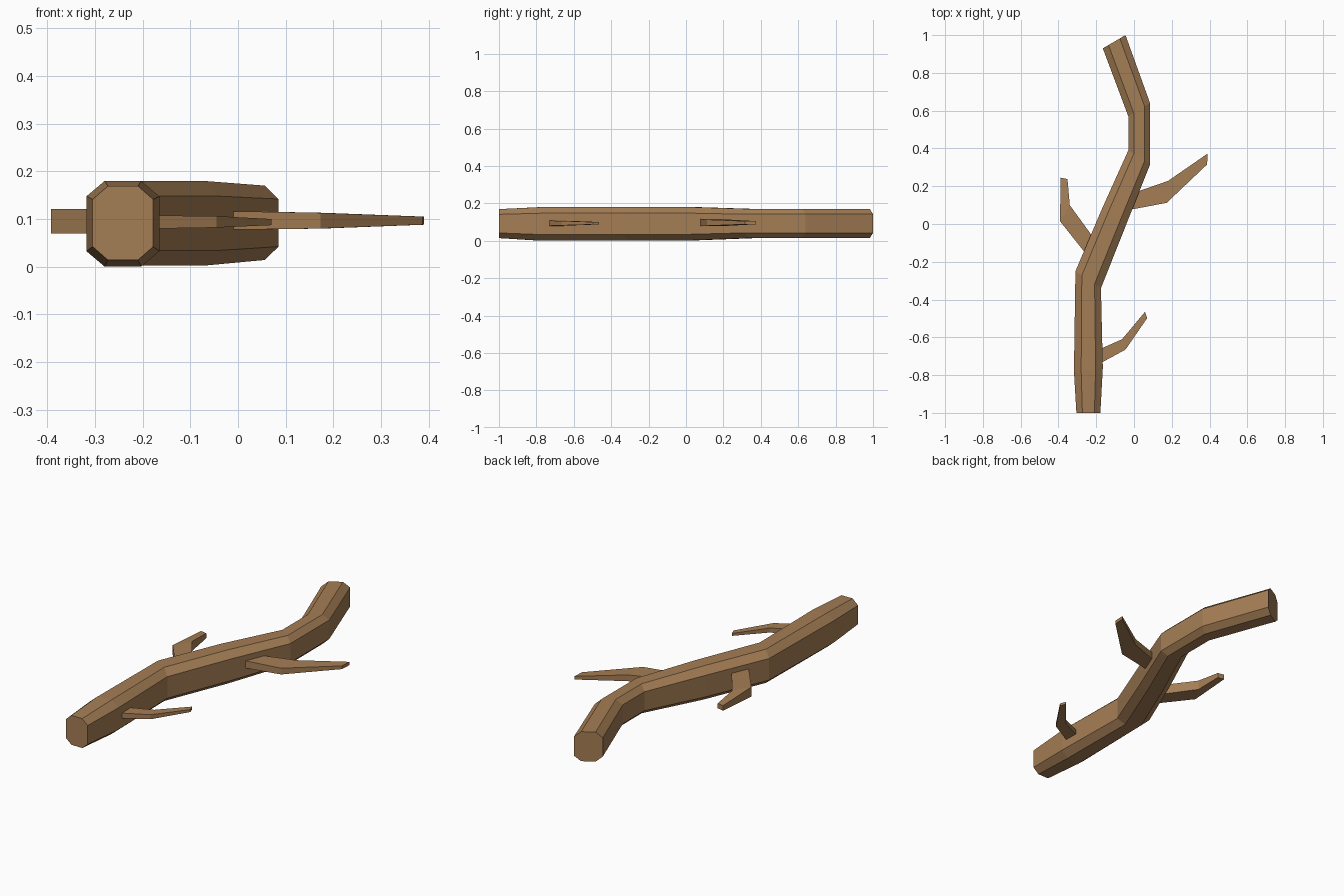
import bpy, bmesh

bark = bpy.data.materials.new("brown bark")
bark.diffuse_color = (0.376, 0.209, 0.091, 1)

# Cross-sections as (across, up) fractions
OCTAGON = [(0.25, 0), (0.75, 0), (1, 0.18), (1, 0.82),
           (0.75, 1), (0.25, 1), (0, 0.82), (0, 0.18)]
BOX = [(0, 0), (1, 0), (1, 1), (0, 1)]


def loft(name, section, stations):
    """Skin through stations of (left xy, right xy, bottom z, top z)."""
    bm = bmesh.new()
    rings = []
    for (lx, ly), (rx, ry), z0, z1 in stations:
        rings.append([bm.verts.new((lx + (rx - lx) * u, ly + (ry - ly) * u,
                                    z0 + (z1 - z0) * v)) for u, v in section])
    n = len(section)
    for a, b in zip(rings, rings[1:]):
        for i in range(n):
            j = (i + 1) % n
            bm.faces.new((a[i], a[j], b[j], b[i]))
    bm.faces.new(rings[0])
    bm.faces.new(rings[-1])
    bmesh.ops.recalc_face_normals(bm, faces=bm.faces)
    mesh = bpy.data.meshes.new(name)
    bm.to_mesh(mesh)
    bm.free()
    mesh.materials.append(bark)
    bpy.context.collection.objects.link(bpy.data.objects.new(name, mesh))


# Crooked main limb
loft("main_branch", OCTAGON, [
    ((-0.305, -1.0), (-0.178, -1.0), 0.014, 0.169),
    ((-0.318, -0.78), (-0.165, -0.76), 0.0, 0.18),
    ((-0.31, -0.25), (-0.175, -0.34), 0.002, 0.18),
    ((-0.172, 0.075), (-0.04, 0.0), 0.002, 0.18),
    ((-0.03, 0.39), (0.085, 0.315), 0.014, 0.17),
    ((-0.03, 0.57), (0.085, 0.64), 0.014, 0.17),
    ((-0.165, 0.93), (-0.045, 1.0), 0.014, 0.17)])

# Side twigs, each rooted inside the limb
loft("right_twig", BOX, [
    ((-0.03, 0.155), (-0.05, 0.07), 0.077, 0.117),
    ((0.18, 0.228), (0.173, 0.112), 0.08, 0.113),
    ((0.39, 0.373), (0.387, 0.315), 0.088, 0.105)])
loft("lower_right_twig", BOX, [
    ((-0.22, -0.68), (-0.22, -0.76), 0.079, 0.108),
    ((-0.063, -0.61), (-0.045, -0.665), 0.082, 0.106),
    ((0.058, -0.465), (0.07, -0.498), 0.087, 0.1)])
loft("left_twig", BOX, [
    ((-0.225, -0.195), (-0.18, -0.12), 0.068, 0.122),
    ((-0.392, 0.015), (-0.34, 0.1), 0.07, 0.121),
    ((-0.388, 0.245), (-0.352, 0.238), 0.083, 0.109)])
